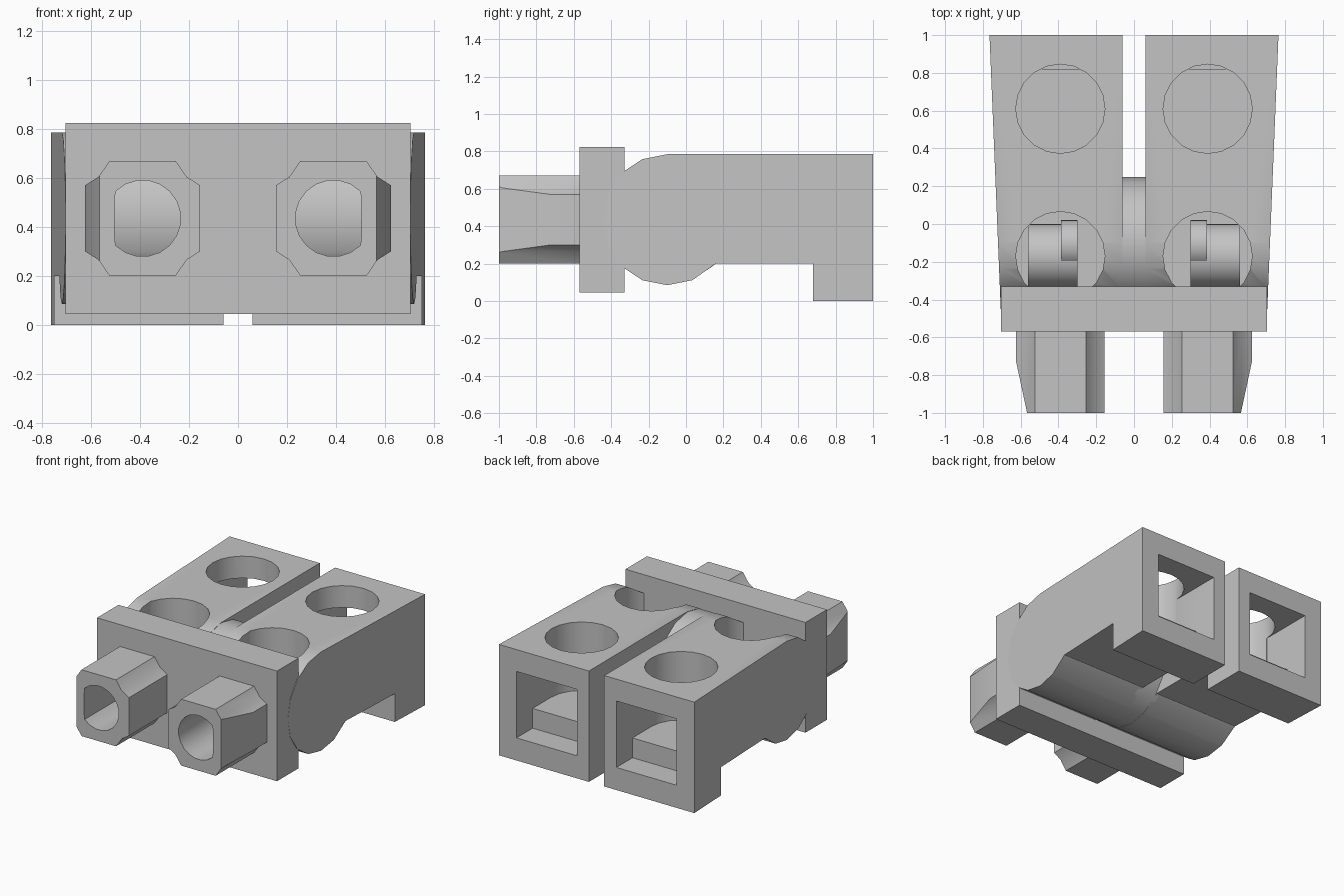
import bpy, bmesh, math
from mathutils import Vector

cube = bpy.data.objects.get("Cube")
if cube:
    bpy.data.objects.remove(cube, do_unlink=True)

grey = bpy.data.materials.new("plain_grey")
grey.use_nodes = True
grey.diffuse_color = (0.55, 0.55, 0.55, 1)
grey.node_tree.nodes["Principled BSDF"].inputs["Base Color"].default_value = (0.55, 0.55, 0.55, 1)

MID = 0.435      # height of the pivot and bores
LANE = 0.39      # sideways offset of each lane
PIVOT_Y = -0.1
RADIUS = 0.35


def finish(name, bm):
    bmesh.ops.recalc_face_normals(bm, faces=bm.faces)
    mesh = bpy.data.meshes.new(name)
    bm.to_mesh(mesh)
    bm.free()
    mesh.materials.append(grey)
    obj = bpy.data.objects.new(name, mesh)
    bpy.context.collection.objects.link(obj)
    return obj


def prism(points, offset):
    """Closed polygon swept along an offset."""
    bm = bmesh.new()
    face = bm.faces.new([bm.verts.new(p) for p in points])
    swept = bmesh.ops.extrude_face_region(bm, geom=[face], use_keep_orig=True)
    verts = [v for v in swept["geom"] if isinstance(v, bmesh.types.BMVert)]
    bmesh.ops.translate(bm, verts=verts, vec=offset)
    return bm


def box(name, x, y, z):
    pts = [(x[0], y[0], z[0]), (x[1], y[0], z[0]), (x[1], y[1], z[0]), (x[0], y[1], z[0])]
    return finish(name, prism(pts, (0, 0, z[1] - z[0])))


def ring(r, n, turn=0):
    angles = [2 * math.pi * i / n + turn for i in range(n)]
    return [(r * math.cos(a), r * math.sin(a)) for a in angles]


def drum(name, x, y, z, r, n=32):
    """Cylinder lying across the model."""
    return finish(name, prism([(x[0], y + a, z + b) for a, b in ring(r, n)], (x[1] - x[0], 0, 0)))


def well(name, x, y, r, z):
    """Upright round cutter."""
    return finish(name, prism([(x + a, y + b, z[0]) for a, b in ring(r, 20)], (0, 0, z[1] - z[0])))


def activate(obj):
    bpy.ops.object.select_all(action="DESELECT")
    obj.select_set(True)
    bpy.context.view_layer.objects.active = obj


def cut(target, cutters):
    for cutter in cutters:
        mod = target.modifiers.new("cut", "BOOLEAN")
        mod.operation = "DIFFERENCE"
        mod.solver = "EXACT"
        mod.object = cutter
        activate(target)
        bpy.ops.object.modifier_apply(modifier=mod.name)
        cutter.hide_render = True


def discard(cutters):
    for cutter in cutters:
        bpy.data.objects.remove(cutter, do_unlink=True)


def smooth(obj, degrees=30):
    activate(obj)
    bpy.ops.object.shade_smooth_by_angle(angle=math.radians(degrees))


def span(s, a, b):
    return tuple(sorted((s * a, s * b)))


def body_profile():
    pts = [(0.16, 0.2), (0.68, 0.2), (0.68, 0), (1, 0), (1, MID + RADIUS)]
    for i in range(11):
        a = math.pi / 2 + i * math.pi / 8
        if i < 10:
            pts.append((PIVOT_Y + RADIUS * math.cos(a), MID + RADIUS * math.sin(a)))
    return pts


# Front plate
plate = box("front_plate", (-0.705, 0.705), (-0.57, -0.33), (0.045, 0.825))

for s, side in ((1, "left"), (-1, "right")):
    # Body half with rounded nose and tapering outer wall
    bm = prism([(s * 0.06, y, z) for y, z in body_profile()], (s * 0.705, 0, 0))
    for v in bm.verts:
        if abs(v.co.x) > 0.5:
            v.co.x -= s * 0.041 * (1 - v.co.y)
    body = finish(side + "_body", bm)

    # Round top wells, rear socket and its lowered entry
    lane = span(s, 0.155, 0.627)
    cutters = [
        well("rear_well", s * LANE, 0.61, 0.236, (0.3, 1)),
        well("front_well", s * LANE, -0.17, 0.236, (0.25, 1)),
        box("socket", lane, (0.61, 1.1), (0.3, 0.63)),
        box("socket_entry", lane, (0.82, 1.1), (0.16, 0.5)),
    ]
    cut(body, cutters)
    discard(cutters)
    smooth(body)

    # Barrel and wheel inside the front well
    smooth(drum(side + "_barrel", span(s, 0.30, 0.56), -0.17, 0.38, 0.17))
    smooth(drum(side + "_wheel", span(s, 0.30, 0.387), -0.11, 0.45, 0.13))

    # Notched connector tube
    quarter = [(0.235, 0.135), (0.18, 0.17), (0.135, 0.235)]
    outline = []
    for a, b, order in ((1, 1, 1), (-1, 1, -1), (-1, -1, 1), (1, -1, -1)):
        outline += [(a * x, b * z) for x, z in quarter[::order]]
    bm = prism([(s * LANE + x, -0.56, MID + z) for x, z in outline], (0, -0.44, 0))
    # Slanted outer wall at the tip
    bmesh.ops.bisect_plane(
        bm, geom=bm.verts[:] + bm.edges[:] + bm.faces[:],
        plane_co=Vector((s * 0.626, -0.72, 0)),
        plane_no=Vector((s * 0.28, -0.06, 0)).normalized(), clear_outer=True)
    bmesh.ops.holes_fill(bm, edges=[e for e in bm.edges if e.is_boundary])
    tube = finish(side + "_tube", bm)

    # Bore with one flattened side
    bore_pts = [(s * min(0.505, LANE + a), -1.1, MID + b) for a, b in ring(0.156, 20, math.pi / 20)]
    bore = finish("bore", prism(bore_pts, (0, 0.8, 0)))
    cut(tube, [bore])
    cut(plate, [bore])
    discard([bore])
    smooth(tube)

# Round hub joining the halves
hub = drum("centre_hub", (-0.085, 0.085), PIVOT_Y, MID, RADIUS - 0.002, 16)
smooth(hub)
